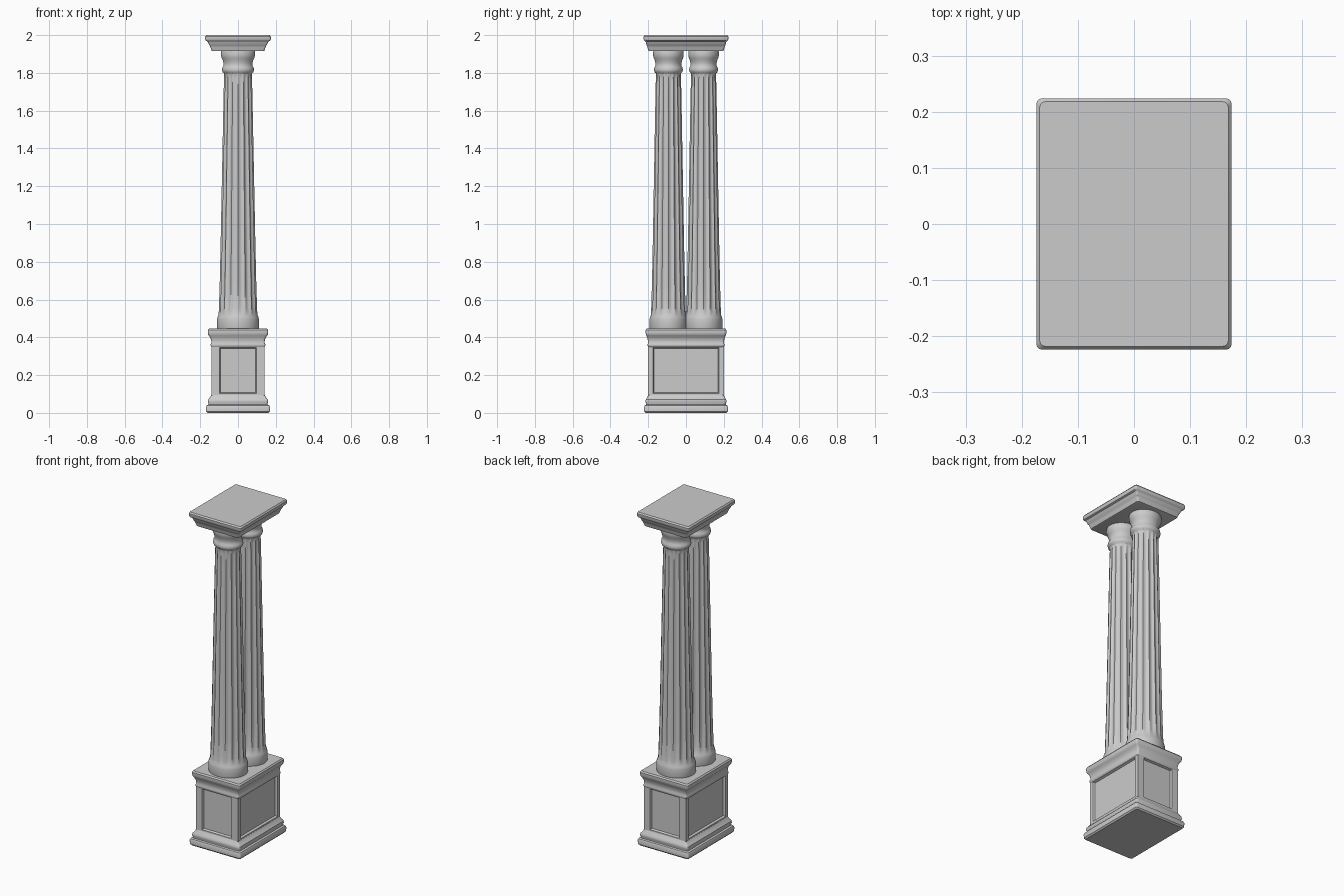
import bpy, bmesh
from math import sin, cos, pi


def finish(name, bm, angle=35):
    bmesh.ops.recalc_face_normals(bm, faces=bm.faces)
    mesh = bpy.data.meshes.new(name)
    bm.to_mesh(mesh)
    bm.free()
    ob = bpy.data.objects.new(name, mesh)
    bpy.context.collection.objects.link(ob)
    bpy.ops.object.select_all(action='DESELECT')
    ob.select_set(True)
    bpy.context.view_layer.objects.active = ob
    bpy.ops.object.shade_smooth_by_angle(angle=angle * pi / 180)
    return ob


def loft(name, rings, angle=35):
    """Skin a stack of closed rings and cap both ends."""
    bm = bmesh.new()
    loops = [[bm.verts.new(p) for p in ring] for ring in rings]
    n = len(loops[0])
    for a, b in zip(loops, loops[1:]):
        for i in range(n):
            j = (i + 1) % n
            bm.faces.new((a[i], a[j], b[j], b[i]))
    bm.faces.new(loops[0])
    bm.faces.new(loops[-1])
    return finish(name, bm, angle)


def rect_ring(hx, hy, z, r=0.01):
    """Rectangle with softened corners."""
    pts = []
    for k, (sx, sy) in enumerate([(1, 1), (-1, 1), (-1, -1), (1, -1)]):
        for s in range(4):
            t = (k + s / 3) * pi / 2
            pts.append((sx * (hx - r) + r * cos(t), sy * (hy - r) + r * sin(t), z))
    return pts


def moulding(name, profile):
    return loft(name, [rect_ring(hx, hy, z) for hx, hy, z in profile])


# Pedestal foot
moulding("pedestal_foot", [
    (0.162, 0.215, 0.0), (0.169, 0.222, 0.008), (0.170, 0.223, 0.03),
    (0.166, 0.219, 0.04), (0.156, 0.211, 0.044), (0.156, 0.211, 0.05),
    (0.160, 0.214, 0.058), (0.159, 0.213, 0.07), (0.152, 0.208, 0.078),
    (0.147, 0.205, 0.085), (0.141, 0.200, 0.095)])

# Pedestal body with a recessed panel on each side
bm = bmesh.new()
bmesh.ops.create_cube(bm, size=1)
for v in bm.verts:
    v.co = (v.co.x * 0.28, v.co.y * 0.40, 0.225 + v.co.z * 0.28)
bm.normal_update()
sides = [f for f in bm.faces if abs(f.normal.z) < 0.5]
bmesh.ops.inset_individual(bm, faces=sides, thickness=0.026)
for f in sides:
    if abs(f.normal.y) > 0.5:
        for v in f.verts:
            v.co.x *= 0.092 / 0.114
    else:
        for v in f.verts:
            v.co.y *= 0.168 / 0.174
bmesh.ops.inset_individual(bm, faces=sides, thickness=0.007, depth=-0.012)
finish("pedestal_body", bm, 25)

# Pedestal cornice
moulding("pedestal_cornice", [
    (0.139, 0.199, 0.348), (0.144, 0.203, 0.354), (0.145, 0.204, 0.362),
    (0.141, 0.201, 0.370), (0.142, 0.202, 0.385), (0.146, 0.205, 0.398),
    (0.153, 0.209, 0.408), (0.158, 0.212, 0.414), (0.160, 0.214, 0.425),
    (0.160, 0.214, 0.438), (0.154, 0.208, 0.446)])

# Top slab
moulding("top_slab", [
    (0.134, 0.195, 1.915), (0.139, 0.199, 1.917), (0.146, 0.204, 1.935),
    (0.149, 0.206, 1.944), (0.153, 0.209, 1.947), (0.158, 0.212, 1.960),
    (0.162, 0.215, 1.967), (0.171, 0.221, 1.971), (0.174, 0.224, 1.977),
    (0.174, 0.224, 1.992), (0.168, 0.218, 2.0)])

# Twin fluted columns: (radius, z, flute depth)
column = [
    (0.108, 0.44, 0), (0.111, 0.45, 0), (0.111, 0.495, 0), (0.108, 0.508, 0),
    (0.103, 0.518, 0), (0.102, 0.535, 0.003), (0.101, 0.56, 0.008),
    (0.097, 0.68, 0.008), (0.092, 0.90, 0.008), (0.087, 1.15, 0.008),
    (0.081, 1.45, 0.007), (0.076, 1.70, 0.007), (0.074, 1.77, 0.006),
    (0.073, 1.79, 0.002), (0.074, 1.798, 0), (0.082, 1.804, 0),
    (0.085, 1.815, 0), (0.083, 1.828, 0), (0.077, 1.836, 0),
    (0.077, 1.852, 0), (0.081, 1.868, 0), (0.087, 1.880, 0),
    (0.090, 1.892, 0), (0.090, 1.912, 0), (0.087, 1.920, 0)]
FLUTES, STEPS = 16, 8


def column_ring(cy, radius, z, depth):
    ring = []
    for i in range(FLUTES * STEPS):
        t = 2 * pi * i / (FLUTES * STEPS)
        r = radius - depth * abs(sin(FLUTES * t / 2)) ** 1.2
        ring.append((r * cos(t), cy + 0.9 * r * sin(t), z))
    return ring


for name, cy in (("front_column", -0.093), ("back_column", 0.093)):
    loft(name, [column_ring(cy, *p) for p in column], 40)
